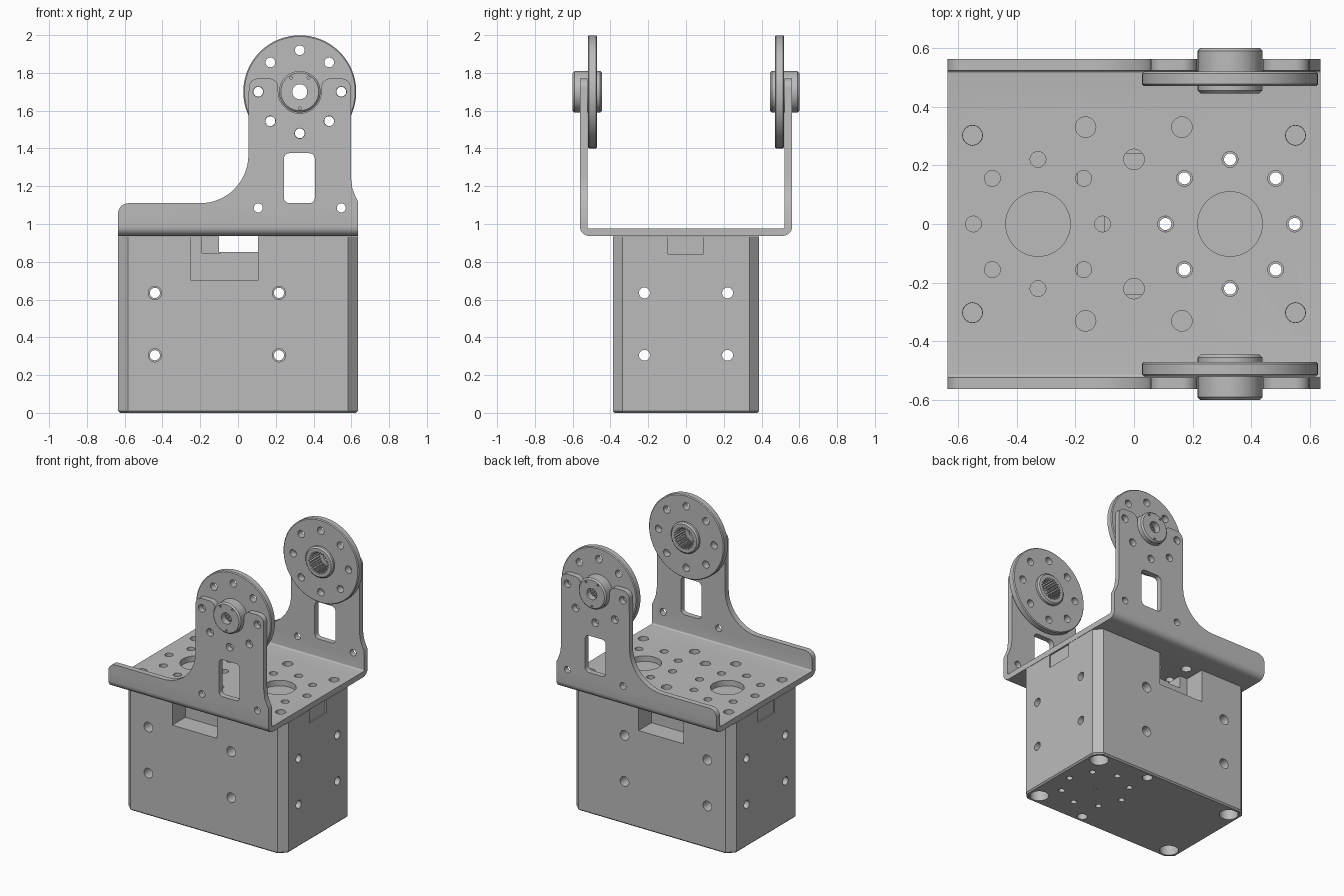
import bpy, bmesh, math
from mathutils import Matrix, Vector

if "Cube" in bpy.data.objects:
    bpy.data.objects.remove(bpy.data.objects["Cube"])

grey = bpy.data.materials.new("metal_grey")
grey.diffuse_color = (0.5, 0.5, 0.5, 1)
grey.use_nodes = True
grey.node_tree.nodes["Principled BSDF"].inputs["Base Color"].default_value = grey.diffuse_color
CX, CZ = 0.327, 1.70          # pivot axis of the arms


def arc(cx, cy, r, a0, a1, n=8):
    return [(cx + r * math.cos(math.radians(a0 + (a1 - a0) * i / n)),
             cy + r * math.sin(math.radians(a0 + (a1 - a0) * i / n))) for i in range(n + 1)]


def rounded(x0, y0, x1, y1, r):
    return (arc(x1 - r, y1 - r, r, 0, 90, 5) + arc(x0 + r, y1 - r, r, 90, 180, 5)
            + arc(x0 + r, y0 + r, r, 180, 270, 5) + arc(x1 - r, y0 + r, r, 270, 360, 5))


def prism(bm, pts, axis, a, b):
    """Extrude a 2D outline along an axis: x uses (y,z), y uses (x,z), z uses (x,y)."""
    place = {'x': lambda p, t: (t, *p), 'y': lambda p, t: (p[0], t, p[1]),
             'z': lambda p, t: (*p, t)}[axis]
    lo = [bm.verts.new(place(p, a)) for p in pts]
    hi = [bm.verts.new(place(p, b)) for p in pts]
    n = len(pts)
    faces = [bm.faces.new(lo[::-1]), bm.faces.new(hi)]
    faces += [bm.faces.new((lo[i], lo[(i + 1) % n], hi[(i + 1) % n], hi[i])) for i in range(n)]
    bmesh.ops.recalc_face_normals(bm, faces=faces)


def make(name, bm):
    me = bpy.data.meshes.new(name)
    bm.to_mesh(me)
    bm.free()
    ob = bpy.data.objects.new(name, me)
    bpy.context.collection.objects.link(ob)
    return ob


def solid(name, *prisms):
    bm = bmesh.new()
    for p in prisms:
        prism(bm, *p)
    return make(name, bm)


def hole(x, y, r, axis, a, b, n=20):
    return (arc(x, y, r, 0, 360 - 360 / n, n - 1), axis, a, b)


def boolean(ob, prisms, op='DIFFERENCE'):
    cutter = solid("cutter", *prisms)
    cutter.hide_render = True
    m = ob.modifiers.new("cut", 'BOOLEAN')
    m.object, m.operation, m.solver = cutter, op, 'EXACT'
    dg = bpy.context.evaluated_depsgraph_get()
    me = bpy.data.meshes.new_from_object(ob.evaluated_get(dg))
    ob.modifiers.clear()
    ob.data = me
    bpy.data.objects.remove(cutter)


def finish(ob):
    ob.data.materials.clear()
    ob.data.materials.append(grey)
    bpy.ops.object.select_all(action='DESELECT')
    ob.select_set(True)
    bpy.context.view_layer.objects.active = ob
    bpy.ops.object.shade_smooth_by_angle(angle=math.radians(30))


def ring(cx, cy, r):
    return [(cx + r * math.cos(k * math.pi / 4), cy + r * math.sin(k * math.pi / 4)) for k in range(8)]


# ---- motor housing: chamfered block ----
X, Y, C, TOP = 0.635, 0.387, 0.052, 0.935
block = [(X, -Y + C), (X, Y - C), (X - C, Y), (-X + C, Y),
         (-X, Y - C), (-X, -Y + C), (-X + C, -Y), (X - C, -Y)]
housing = solid("motor_housing", (block, 'z', 0, TOP))
bm = bmesh.new()
bm.from_mesh(housing.data)
rim = [e for e in bm.edges if all(v.co.z < 0.001 for v in e.verts)]
bmesh.ops.bevel(bm, geom=rim, offset=0.01, segments=1, affect='EDGES')
bm.to_mesh(housing.data)
bm.free()

# mounting holes through the sides, with wider mouths on the front and back
side = [(x, z) for x in (-0.44, 0.217) for z in (0.305, 0.635)]
boolean(housing, [hole(x, z, 0.027, 'y', -1, 1) for x, z in side])
boolean(housing, [hole(x, z, 0.035, 'y', s * 0.31, s * 0.5) for x, z in side for s in (-1, 1)])
boolean(housing, [hole(y, z, 0.029, 'x', -1, 1) for y in (-0.22, 0.22) for z in (0.305, 0.635)])
# vertical holes: output ring, corner screw wells, blind holes
boolean(housing, [hole(x, y, 0.0205, 'z', -0.1, 1.1) for x, y in ring(CX, 0, 0.22)])
wells = [hole(x, y, 0.062, 'z', -0.1, 0.12) for x in (-0.55, 0.55) for y in (-0.302, 0.302)]
wells += [hole(x, y, 0.033, 'z', 0.8, 1.1) for x in (-0.55, 0.55) for y in (-0.302, 0.302)]
wells += [hole(0.163, y, 0.034, 'z', -0.1, 0.1) for y in (-0.33, 0.33)]
wells += [hole(CX, 0, 0.01, 'z', -0.1, 0.05, 10)]
boolean(housing, wells)
# cable pockets on front and back, joined by a channel under the plate


def box(x0, z0, x1, z1):
    return [(x0, z0), (x1, z0), (x1, z1), (x0, z1)]


boolean(housing, [(box(-0.25, 0.70, 0.105, 1.0), 'y', s * 0.24, s * 0.5) for s in (-1, 1)])
boolean(housing, [(box(-0.1, 0.853, 0.105, 1.0), 'y', -0.3, 0.3)])
boolean(housing, [(box(-0.19, 0.845, -0.095, 1.0), 'y', s * 0.12, s * 0.3) for s in (-1, 1)])
# shallow end notches
boolean(housing, [(box(-0.098, 0.84, 0.093, 1.0), 'x', s * 0.625, s * 0.7) for s in (-1, 1)])
finish(housing)

# ---- U bracket: folded sheet trimmed by the side outline ----
W, T, Z0, R = 0.562, 0.04, 0.937, 0.05
half_out = [(W, 1.9)] + arc(W - R, Z0 + R, R, 0, -90, 6)
half_in = [(W - T, 1.9)] + arc(W - R, Z0 + R, R - T, 0, -90, 6)
flip = lambda pts: [(-x, y) for x, y in pts]
sheet = half_out + flip(half_out)[::-1] + flip(half_in) + half_in[::-1]
bracket = solid("u_bracket", (sheet, 'x', -0.635, 0.635))

ear = arc(0.547, 1.72, 0.05, 0, 90) + arc(0.49, 1.72, 0.05, 90, 165)
notch = arc(CX, CZ, 0.114, 0, -180, 20)
left_ear = [(2 * CX - x, z) for x, z in ear][::-1]
outline = ([(-0.64, 0.9), (0.64, 0.9), (0.64, 1.11), (0.622, 1.145), (0.605, 1.19), (0.597, 1.25)]
           + ear + notch + left_ear + arc(-0.2, 1.365, 0.255, 0, -90, 16)
           + arc(-0.58, 1.055, 0.055, 90, 180))
boolean(bracket, [(outline, 'y', -1, 1)], 'INTERSECT')

# openings in the arms
cuts = [(rounded(0.243, 1.11, 0.407, 1.375, 0.03), 'y', -1, 1)]
cuts += [hole(x, 1.085, 0.024, 'y', -1, 1) for x in (0.107, 0.547)]
cuts += [hole(x, z, 0.027, 'y', -1, 1) for x, z in ring(CX, CZ, 0.22) if z < CZ + 0.1]
boolean(bracket, cuts)

# hole pattern in the plate
plate = [hole(s * CX, 0, 0.11, 'z', 0.9, 1.0, 40) for s in (-1, 1)]
plate += [hole(x, y, 0.027, 'z', 0.9, 1.0) for s in (-1, 1) for x, y in ring(s * CX, 0, 0.22)]
plate += [hole(x, y, 0.035, 'z', 0.9, 1.0) for y in (-0.33, 0.33) for x in (-0.165, 0.163)]
plate += [hole(0, y, 0.035, 'z', 0.9, 1.0) for y in (-0.22, 0.22)]
plate += [hole(x, y, 0.034, 'z', 0.9, 1.0) for x in (-0.55, 0.55) for y in (-0.302, 0.302)]
boolean(bracket, plate)
finish(bracket)

# ---- horn discs with hubs and toothed bores ----
section = [(0, .445), (.1, .445), (.11, .455), (.11, .47), (.293, .47), (.299, .476), (.299, .513),
           (.293, .519), (.11, .519), (.11, .59), (.1, .6), (0, .6)]
bm = bmesh.new()
vs = [bm.verts.new((CX + r, y, CZ)) for r, y in section]
es = [bm.edges.new(p) for p in zip(vs, vs[1:])]
bmesh.ops.spin(bm, geom=vs + es, cent=(CX, 0, CZ), axis=(0, 1, 0), angle=2 * math.pi, steps=64)
bmesh.ops.remove_doubles(bm, verts=bm.verts, dist=1e-4)
bmesh.ops.recalc_face_normals(bm, faces=bm.faces)
horn = make("back_horn", bm)
boolean(horn, [hole(x, z, 0.026, 'y', 0.3, 0.7) for x, z in ring(CX, CZ, 0.22)])
teeth = []
for k in range(24):
    for da, r in ((0, .078), (5, .078), (7.5, .066), (12.5, .066)):
        a = math.radians(k * 15 + da)
        teeth.append((CX + r * math.cos(a), CZ + r * math.sin(a)))
boolean(horn, [(teeth, 'y', 0.4, 0.555)])
small = [hole(CX, CZ, 0.04, 'y', 0.5, 0.7)]
small += [hole(CX + 0.088 * math.cos(math.radians(a)), CZ + 0.088 * math.sin(math.radians(a)),
               0.008, 'y', 0.57, 0.7, 8) for a in (58, 122, 270)]
boolean(horn, small)
finish(horn)

front = horn.copy()
front.data = horn.data.copy()
front.name = "front_horn"
front.data.transform(Matrix.Scale(-1, 4, Vector((0, 1, 0))))
front.data.flip_normals()
bpy.context.collection.objects.link(front)
